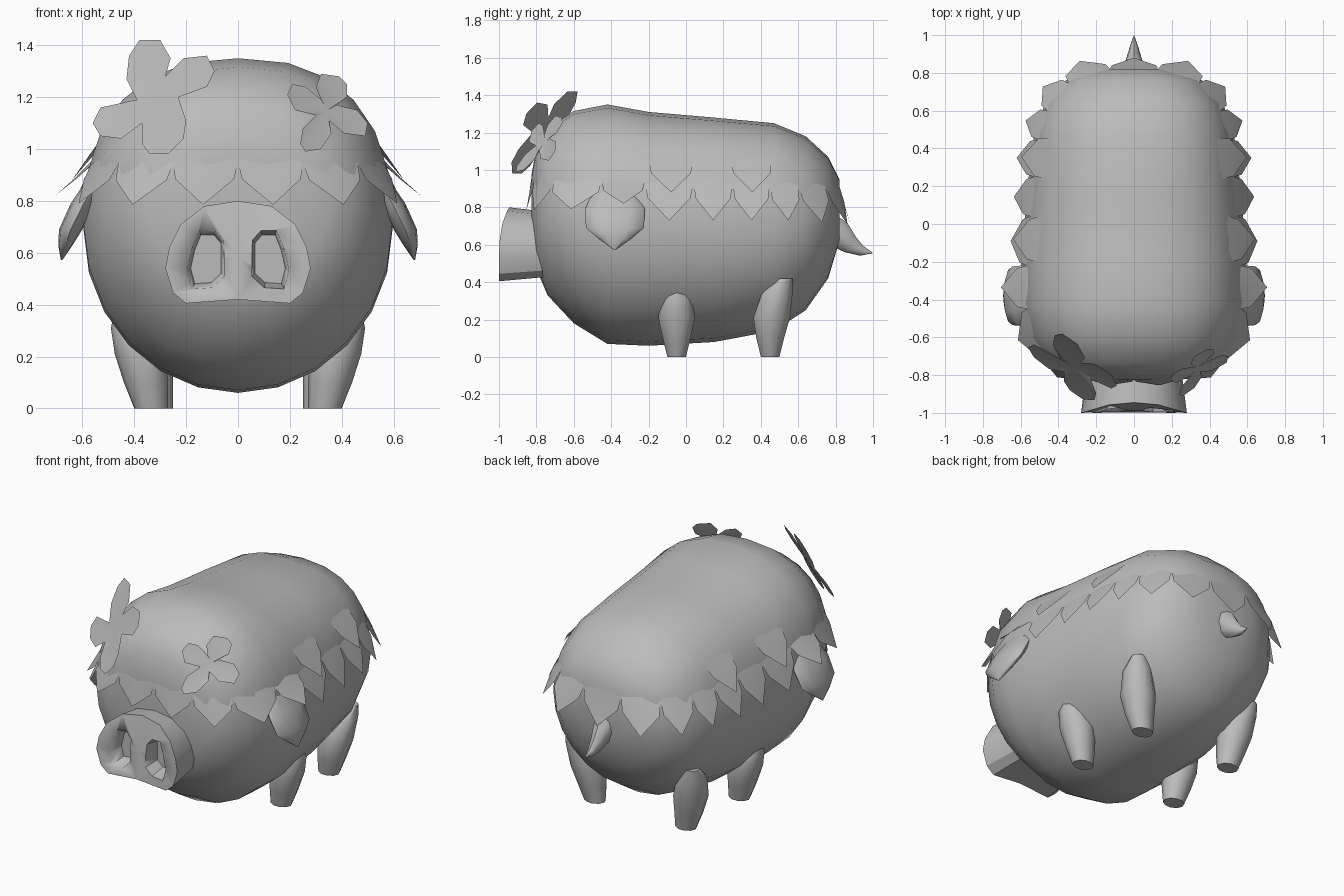
import bpy, bmesh, math
from mathutils import Vector
from mathutils.bvhtree import BVHTree

if "Cube" in bpy.data.objects:
    bpy.data.objects.remove(bpy.data.objects["Cube"])

grey = bpy.data.materials.new("plain_grey")
grey.diffuse_color = (0.5, 0.5, 0.5, 1)
grey.use_nodes = True
grey.node_tree.nodes["Principled BSDF"].inputs["Base Color"].default_value = grey.diffuse_color


def add(name, verts, faces, smooth=None, fix=True):
    me = bpy.data.meshes.new(name)
    me.from_pydata([tuple(v) for v in verts], [], faces)
    if fix:
        bm = bmesh.new()
        bm.from_mesh(me)
        bmesh.ops.recalc_face_normals(bm, faces=bm.faces[:])
        bm.to_mesh(me)
        bm.free()
    me.materials.append(grey)
    ob = bpy.data.objects.new(name, me)
    bpy.context.collection.objects.link(ob)
    if smooth:
        bpy.ops.object.select_all(action='DESELECT')
        ob.select_set(True)
        bpy.context.view_layer.objects.active = ob
        bpy.ops.object.shade_smooth_by_angle(angle=math.radians(smooth))
    return ob


def loft(name, rings, smooth=50):
    """Skin equal-length rings and close both ends."""
    n = len(rings[0])
    verts = [p for r in rings for p in r]
    faces = [(i * n + j, i * n + (j + 1) % n, (i + 1) * n + (j + 1) % n, (i + 1) * n + j)
             for i in range(len(rings) - 1) for j in range(n)]
    for start in (0, (len(rings) - 1) * n):
        c = sum((Vector(p) for p in verts[start:start + n]), Vector()) / n
        verts.append(c)
        faces += [(len(verts) - 1, start + j, start + (j + 1) % n) for j in range(n)]
    return add(name, verts, faces, smooth)


# body: rounded sections along y (y, bottom, top, half width)
def section(y, zb, zt, hw, n=24):
    zm = zb + (zt - zb) * 0.5
    ring = []
    for k in range(n):
        a = 2 * math.pi * k / n
        c, s = math.cos(a), math.sin(a)
        e = 2 / 2.4 if s > 0 else 1
        x = hw * math.copysign(abs(c) ** e, c)
        z = zm + (zt - zb) / 2 * math.copysign(abs(s) ** e, s)
        ring.append((x, y, z))
    return ring


SECTIONS = [(-0.825, 0.66, 0.98, 0.16), (-0.80, 0.47, 1.12, 0.35), (-0.74, 0.33, 1.22, 0.46),
            (-0.60, 0.18, 1.315, 0.55), (-0.42, 0.07, 1.35, 0.595), (-0.20, 0.06, 1.31, 0.595),
            (0.15, 0.08, 1.28, 0.57), (0.47, 0.14, 1.25, 0.53), (0.64, 0.25, 1.18, 0.47),
            (0.76, 0.42, 1.07, 0.36), (0.82, 0.62, 0.95, 0.18)]
body = loft("body", [section(*s) for s in SECTIONS], 70)
tree = BVHTree.FromPolygons([v.co for v in body.data.vertices],
                            [p.vertices[:] for p in body.data.polygons])


def on_body(x, y, z, out):
    """Point on the body skin at height z, pushed outward by out."""
    core = Vector((0, max(-0.4, min(0.4, y)), z))
    d = Vector((x, y, z)) - core
    d.normalize()
    hit = tree.ray_cast(core + d * 3, -d)[0]
    return hit + d * out


# feather fringe: pointed flaps between neighbouring plan points
def feather(verts, faces, a, b, top, tip, out):
    def at(t, z, o):
        return on_body(a[0] + (b[0] - a[0]) * t, a[1] + (b[1] - a[1]) * t, z, o)
    h = top - tip
    i = len(verts)
    verts += [at(0, top, 0.003), at(0.06, top - h * 0.4, out * 0.35), at(0.5, tip, out),
              at(0.94, top - h * 0.4, out * 0.35), at(1, top, 0.003),
              at(0.5, top + 0.03, -0.004), at(0.5, top - h * 0.4, out * 0.4)]
    faces += [(i + 6, i + k, i + (k + 1) % 6) for k in range(6)]


EDGE = [(0, -0.83), (0.25, -0.81), (0.46, -0.71), (0.57, -0.45), (0.58, -0.22), (0.57, 0.04),
        (0.55, 0.25), (0.53, 0.45), (0.48, 0.61), (0.36, 0.76), (0.13, 0.83)]
OUT = [0.03, 0.04, 0.07, 0.12, 0.07, 0.07, 0.08, 0.07, 0.07, 0.08]
TIP = [0.785, 0.785, 0.79, 0.82, 0.73, 0.73, 0.73, 0.73, 0.72, 0.71]
fv, ff = [], []
for s in (1, -1):
    m = [(s * x, y) for x, y in EDGE]
    for k in range(10):
        feather(fv, ff, m[k], m[k + 1], 0.95 - 0.005 * k, TIP[k], OUT[k])
    for y0, y1 in ((-0.2, 0.04), (0.24, 0.47)):
        feather(fv, ff, (s * 0.57, y0), (s * 0.55, y1), 1.05, 0.88, 0.07)
feather(fv, ff, (0.13, 0.83), (-0.13, 0.83), 0.9, 0.71, 0.06)
add("feather_fringe", fv, ff, 30)


def oval(cx, cy, cz, rx, ry, n=10, tilt=0.0):
    return [(cx + rx * math.cos(2 * math.pi * k / n), cy + ry * math.sin(2 * math.pi * k / n),
             cz + tilt * math.cos(2 * math.pi * k / n)) for k in range(n)]


for s, side in ((1, "right"), (-1, "left")):
    # legs: tapered posts leaning outward
    for label, y, cx, lift in (("front", -0.05, 0.335, 0), ("back", 0.45, 0.315, 0.04)):
        loft(f"{label}_leg_{side}",
             [oval(s * cx, y, 0, 0.065, 0.052), oval(s * (cx + 0.02), y, 0.1, 0.085, 0.078),
              oval(s * (cx + 0.04), y + lift * 0.2, 0.21, 0.10, 0.103),
              oval(s * (cx + 0.07), y + lift, 0.31 + lift, 0.085, 0.085),
              oval(s * (cx + 0.095), y + lift * 2, 0.38 + lift, 0.045, 0.04)])
    # ears: drooping pointed scoops
    loft(f"ear_{side}",
         [oval(s * x, -0.38, z, rx, ry, 12) for x, z, rx, ry in
          ((0.53, 0.90, 0.04, 0.11), (0.595, 0.79, 0.05, 0.16), (0.645, 0.69, 0.045, 0.155),
           (0.665, 0.63, 0.028, 0.085), (0.68, 0.572, 0.003, 0.004))])

# tail: curved horn
TAIL = [(0.74, 0.70, 0.085), (0.82, 0.655, 0.075), (0.88, 0.60, 0.05), (0.94, 0.567, 0.027),
        (0.998, 0.556, 0.002)]
rings = []
for i, (y, z, r) in enumerate(TAIL):
    p, q = TAIL[max(i - 1, 0)], TAIL[min(i + 1, 4)]
    t = Vector((0, q[0] - p[0], q[1] - p[1])).normalized()
    up = Vector((1, 0, 0)).cross(t)
    rings.append([Vector((0, y, z)) + r * (math.cos(a) * Vector((0.8, 0, 0)) + math.sin(a) * up)
                  for a in (math.pi * k / 4 for k in range(8))])
loft("tail", rings)

# snout: tapered block with a concave face
HALF = [(0.13, 0.78), (0.22, 0.71), (0.265, 0.62), (0.28, 0.54), (0.25, 0.445), (0.20, 0.405)]
outline = [(0, 0.80)] + HALF + [(0, 0.42)] + [(-x, z) for x, z in reversed(HALF)]


def snout_ring(scale, y=None):
    ring = []
    for x, z in outline:
        bow = 0.055 * (1 - (x / 0.28) ** 2) * min(1, max(0, (z - 0.4) / 0.38))
        ring.append((x * scale, -1 + bow if y is None else y, 0.6 + (z - 0.6) * scale))
    return ring


snout = loft("snout", [snout_ring(1), snout_ring(0.88, -0.74)], 30)

# nostrils: tapered recesses cut into the snout
NOSTRIL = [(0.05, 0.655), (0.085, 0.695), (0.15, 0.695), (0.18, 0.62), (0.20, 0.53),
           (0.18, 0.455), (0.10, 0.46), (0.05, 0.505)]
for s, side in ((1, "right"), (-1, "left")):
    def hole(k, y):
        return [(s * (0.12 + (x - 0.12) * k), y, 0.575 + (z - 0.575) * k) for x, z in NOSTRIL]
    cutter = loft(f"nostril_cutter_{side}", [hole(1.04, -1.05), hole(0.78, -0.89)], 1)
    cutter.hide_render = True
    cutter.hide_viewport = True
    mod = snout.modifiers.new("nostril", 'BOOLEAN')
    mod.operation, mod.solver, mod.object = 'DIFFERENCE', 'EXACT', cutter

# flowers: four-petal sheets on tilted planes (outline in hundredths of x, z)
BIG = [(-42, 136), (-38, 142), (-30, 142), (-26, 135), (-28, 128), (-21, 135), (-12, 136), (-9, 130),
       (-12, 124), (-23, 120), (-20, 111), (-21, 104), (-27, 98), (-34, 98), (-37, 102), (-37, 110),
       (-45, 104), (-53, 105), (-56, 110), (-53, 116), (-39, 119), (-43, 127)]
SMALL = [(32, 129), (39, 128), (42, 125), (42, 120), (38, 117), (46, 115), (50, 110), (49, 105),
         (41, 106), (35, 111), (36, 106), (32, 100), (26, 99), (24, 102), (25, 108), (30, 113),
         (22, 115), (19, 121), (21, 125), (26, 124), (32, 119), (30, 124)]
for name, pts, (cx, cy, cz), bx, bz in (("big_flower", BIG, (-0.32, -0.77, 1.18), -0.69, 0.62),
                                        ("small_flower", SMALL, (0.345, -0.765, 1.15), 0.61, 0.58)):
    vs = [(x / 100, cy + bx * (x / 100 - cx) + bz * (z / 100 - cz), z / 100) for x, z in pts]
    vs.append((cx, cy + 0.012, cz))
    n = len(pts)
    add(name, vs, [(n, (k + 1) % n, k) for k in range(n)], 40, fix=False)
